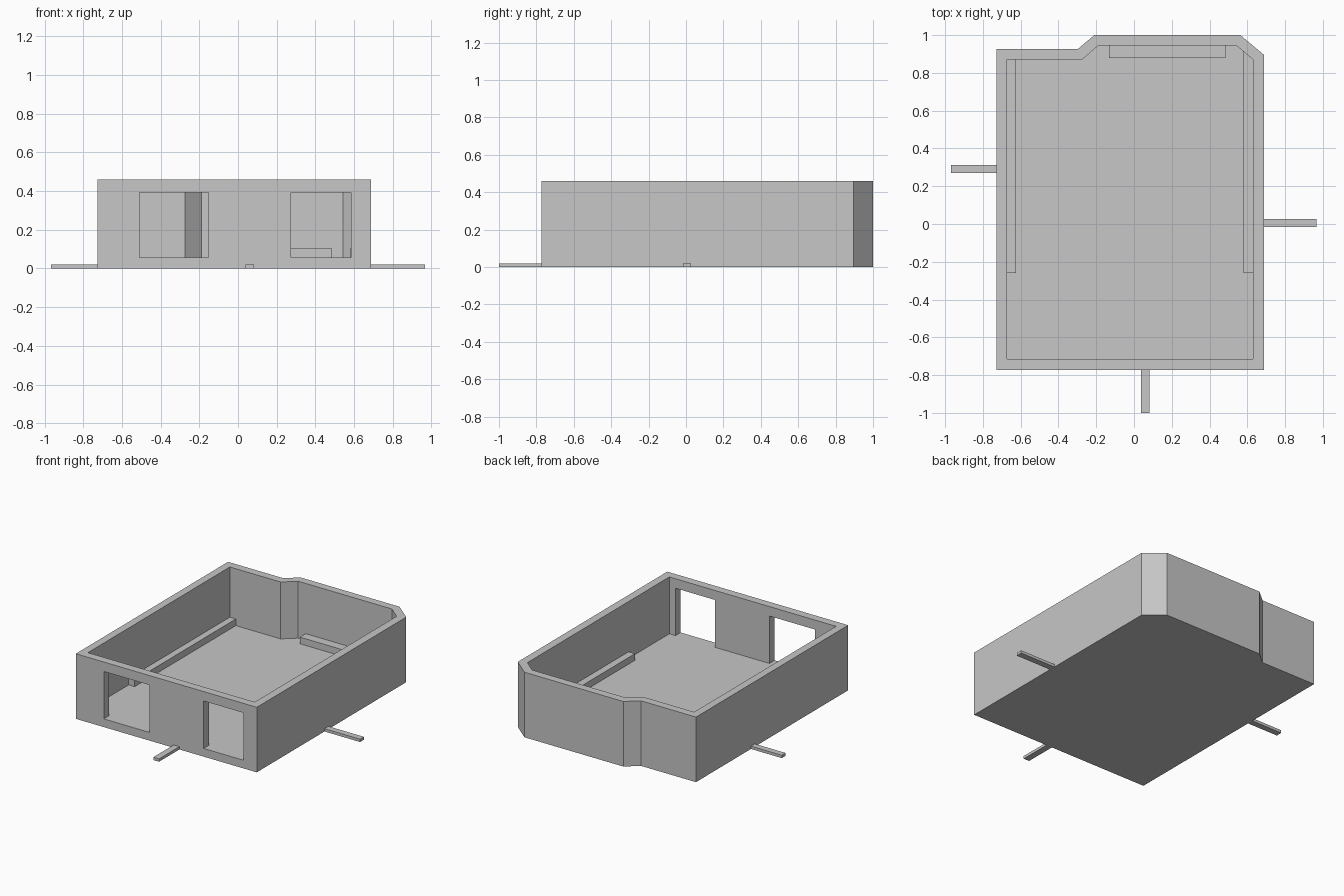
import bpy, bmesh

if "Cube" in bpy.data.objects:
    bpy.data.objects.remove(bpy.data.objects["Cube"])

HEIGHT, FLOOR = 0.46, 0.058

grey = bpy.data.materials.new("plain grey")
grey.diffuse_color = (0.57, 0.57, 0.57, 1)
grey.use_nodes = True
grey.node_tree.nodes["Principled BSDF"].inputs["Base Color"].default_value = grey.diffuse_color


def prism(name, outline, z0, z1):
    """Extrude a flat outline (counter-clockwise) from z0 to z1."""
    bm = bmesh.new()
    face = bm.faces.new([bm.verts.new((x, y, z0)) for x, y in outline])
    top = bmesh.ops.extrude_face_region(bm, geom=[face])["geom"]
    bmesh.ops.translate(bm, vec=(0, 0, z1 - z0),
                        verts=[g for g in top if isinstance(g, bmesh.types.BMVert)])
    bmesh.ops.recalc_face_normals(bm, faces=bm.faces)
    mesh = bpy.data.meshes.new(name)
    bm.to_mesh(mesh)
    bm.free()
    mesh.materials.append(grey)
    obj = bpy.data.objects.new(name, mesh)
    bpy.context.collection.objects.link(obj)
    return obj


def box(name, x0, x1, y0, y1, z0, z1):
    return prism(name, [(x0, y0), (x1, y0), (x1, y1), (x0, y1)], z0, z1)


def cut(target, cutter):
    mod = target.modifiers.new(cutter.name, "BOOLEAN")
    mod.operation, mod.solver, mod.object = "DIFFERENCE", "EXACT", cutter
    cutter.hide_render = True
    cutter.hide_set(True)


# Walled tray with a raised bay and clipped corner at the back
tray = prism("walled_tray", [(-0.727, -0.773), (0.688, -0.773), (0.688, 0.896), (0.563, 1.0),
                             (-0.21, 1.0), (-0.297, 0.927), (-0.727, 0.927)], 0, HEIGHT)
room = prism("room_cutter", [(-0.673, -0.715), (0.631, -0.715), (0.631, 0.87), (0.543, 0.944),
                             (-0.19, 0.944), (-0.275, 0.87), (-0.673, 0.87)], FLOOR, HEIGHT + 0.1)
cut(tray, room)

# Two openings in the front wall, level with the floor
for side, x0, x1 in (("left", -0.508, -0.152), ("right", 0.273, 0.583)):
    cut(tray, box(side + "_opening_cutter", x0, x1, -0.9, -0.65, FLOOR, 0.393))

# Low ledges along the inner walls, set slightly into wall and floor
LEDGE = (FLOOR - 0.01, 0.105)
box("left_ledge", -0.69, -0.626, -0.26, 0.885, *LEDGE)
box("right_ledge", 0.581, 0.645, -0.26, 0.912, *LEDGE)
box("back_ledge", -0.132, 0.484, 0.88, 0.96, *LEDGE)

# Thin tabs sticking out at ground level
box("left_tab", -0.968, -0.727, 0.27, 0.313, 0, 0.02)
box("right_tab", 0.688, 0.966, -0.017, 0.027, 0, 0.02)
box("front_tab", 0.038, 0.083, -1.0, -0.773, 0, 0.02)
